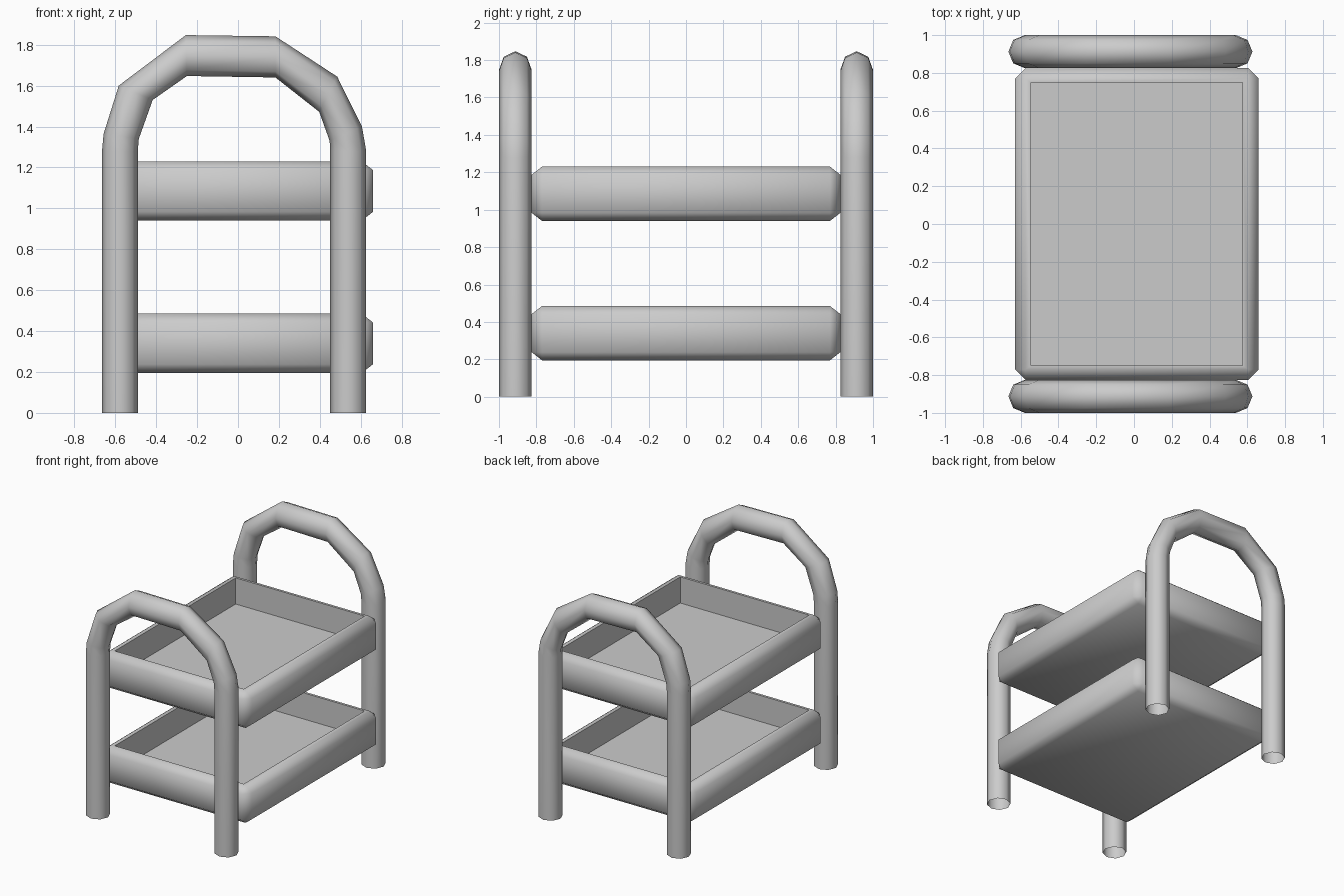
import bpy, bmesh, math
from mathutils import Vector

if "Cube" in bpy.data.objects:
    bpy.data.objects.remove(bpy.data.objects["Cube"])

R = 0.0875      # tube radius
SIDES = 8


def finish(bm, name, angle):
    bmesh.ops.recalc_face_normals(bm, faces=bm.faces[:])
    mesh = bpy.data.meshes.new(name)
    bm.to_mesh(mesh)
    bm.free()
    mesh.shade_smooth()
    mesh.set_sharp_from_angle(angle=math.radians(angle))
    obj = bpy.data.objects.new(name, mesh)
    bpy.context.collection.objects.link(obj)
    return obj


# Bent tube stations: outer (x, z) and inner (x, z)
STATIONS = [
    ((-0.665, 0.0), (-0.49, 0.0)),
    ((-0.665, 1.28), (-0.49, 1.28)),
    ((-0.657, 1.365), (-0.485, 1.34)),
    ((-0.583, 1.60), (-0.417, 1.53)),
    ((-0.255, 1.847), (-0.25, 1.647)),
    ((0.183, 1.841), (0.183, 1.64)),
    ((0.485, 1.644), (0.397, 1.472)),
    ((0.606, 1.40), (0.448, 1.33)),
    ((0.627, 1.28), (0.451, 1.28)),
    ((0.627, 0.0), (0.451, 0.0)),
]


def handle_frame(name, y):
    bm = bmesh.new()
    rings = []
    for (ox, oz), (ix, iz) in STATIONS:
        outer, inner = Vector((ox, y, oz)), Vector((ix, y, iz))
        mid, half = (outer + inner) / 2, (outer - inner) / 2
        ring = []
        for k in range(SIDES):
            a = 2 * math.pi * k / SIDES
            ring.append(bm.verts.new(mid + half * math.cos(a) + Vector((0, R * math.sin(a), 0))))
        rings.append(ring)
    for r0, r1 in zip(rings, rings[1:]):
        for k in range(SIDES):
            n = (k + 1) % SIDES
            bm.faces.new((r0[k], r0[n], r1[n], r1[k]))
    # legs stay open at the floor
    return finish(bm, name, 70)


def tray(name, z0):
    cx, hx, hy, h = 0.015, 0.645, 0.825, 0.29
    chamfer, zscale = 0.055, 0.78
    bm = bmesh.new()
    bmesh.ops.create_cube(bm, size=1)
    for v in bm.verts:
        v.co = (v.co.x * 2 * hx, v.co.y * 2 * hy, v.co.z * h / zscale)
    # chamfered outer block
    bmesh.ops.bevel(bm, geom=bm.edges[:], offset=chamfer, segments=1,
                    affect='EDGES', profile=0.5)
    for v in bm.verts:
        v.co = (v.co.x + cx, v.co.y, v.co.z * zscale + z0 + h / 2)
    # sunken floor
    bm.normal_update()
    top = max(bm.faces, key=lambda f: f.calc_center_median().z)
    bmesh.ops.inset_region(bm, faces=[top], thickness=0.02)
    for v in top.verts:
        v.co.x = cx + math.copysign(0.56, v.co.x - cx)
        v.co.y = math.copysign(0.75, v.co.y)
    ext = bmesh.ops.extrude_face_region(bm, geom=[top])
    new = [g for g in ext['geom'] if isinstance(g, bmesh.types.BMVert)]
    for v in new:
        v.co.z = z0 + 0.085
    if top.is_valid:
        bmesh.ops.delete(bm, geom=[top], context='FACES_ONLY')
    return finish(bm, name, 65)


handle_frame("front_handle_frame", -0.9125)
handle_frame("back_handle_frame", 0.9125)
tray("lower_tray", 0.195)
tray("upper_tray", 0.94)
